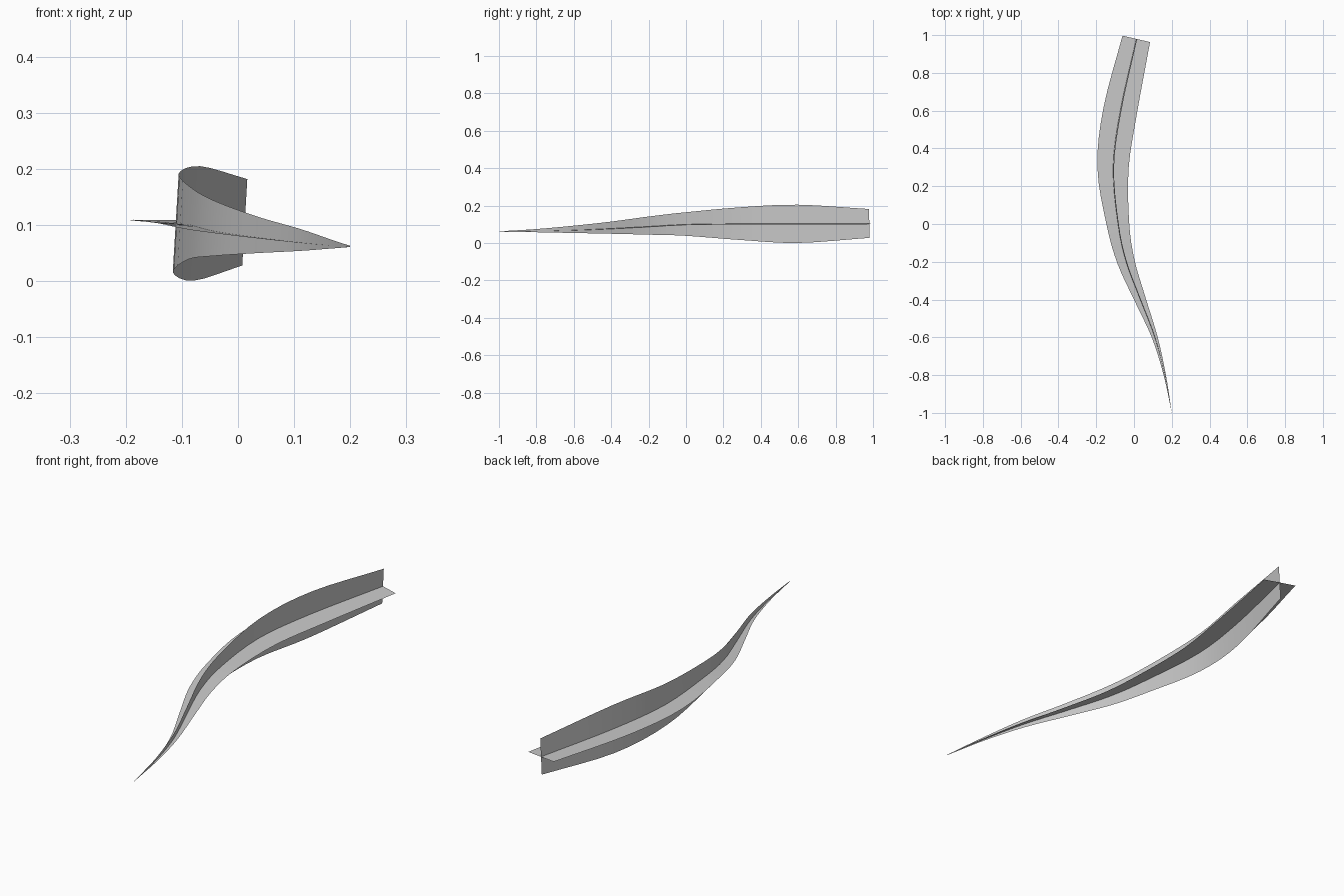
import bpy
from math import cos, sin
from mathutils import Vector

cube = bpy.data.objects.get("Cube")
if cube:
    bpy.data.objects.remove(cube)

GREY = (0.6, 0.6, 0.6, 1)
mat = bpy.data.materials.new("light grey")
mat.use_nodes = True
mat.diffuse_color = GREY
mat.node_tree.nodes["Principled BSDF"].inputs["Base Color"].default_value = GREY

# Stations from tip to root: y, x, spine z, half width, top z, bottom z
STATIONS = [
    (-1.0, .20, .062, 0, .063, .061),
    (-.8, .163, .064, .006, .075, .058),
    (-.6, .11, .069, .015, .093, .054),
    (-.4, .033, .078, .03, .115, .05),
    (-.2, -.042, .089, .046, .142, .045),
    (0, -.085, .1, .06, .165, .039),
    (.3, -.111, .104, .083, .192, .016),
    (.6, -.073, .104, .09, .205, .001),
    (.98, .012, .104, .075, .182, .028),
]
ROLL = .06
STEPS = 4


def smooth_path(rows):
    """Catmull-Rom interpolation through the stations."""
    v = [Vector(r) for r in rows]
    v = [2 * v[0] - v[1]] + v + [2 * v[-1] - v[-2]]
    out = []
    for a, b, c, d in zip(v, v[1:], v[2:], v[3:]):
        for i in range(STEPS):
            t = i / STEPS
            out.append(b + (c - a) * t / 2 + (2 * a - 5 * b + 4 * c - d) * t**2 / 2
                       + (3 * b - a - 3 * c + d) * t**3 / 2)
    return out + [v[-2]]


def ribbon(name, rails):
    """Strip of quads across parallel rails."""
    n = len(rails[0])
    verts = [p for rail in rails for p in rail]
    faces = [(r * n + i, r * n + i + 1, (r + 1) * n + i + 1, (r + 1) * n + i)
             for r in range(len(rails) - 1) for i in range(n - 1)]
    mesh = bpy.data.meshes.new(name)
    mesh.from_pydata(verts, [], faces)
    mesh.validate()
    mesh.materials.append(mat)
    for p in mesh.polygons:
        p.use_smooth = True
    obj = bpy.data.objects.new(name, mesh)
    bpy.context.collection.objects.link(obj)


rows = smooth_path(STATIONS)
spine, left, right, top, bottom = [], [], [], [], []
for i, (y, x, z, w, zt, zb) in enumerate(rows):
    a, b = rows[max(i - 1, 0)], rows[min(i + 1, len(rows) - 1)]
    side = Vector((b[0] - a[0], a[1] - b[1], 0)).normalized()
    across = side * cos(ROLL) - Vector((0, 0, sin(ROLL)))
    p = Vector((x, y, z))
    spine.append(p)
    right.append(p - across * w)
    left.append(p + across * w)
    top.append(p + side * sin(ROLL) * (zt - z) + Vector((0, 0, zt - z)))
    bottom.append(p + side * sin(ROLL) * (zb - z) + Vector((0, 0, zb - z)))

# Crossed leaf blades sharing one spine
ribbon("flat_blade", [right, spine, left])
ribbon("upright_blade", [bottom, spine, top])
